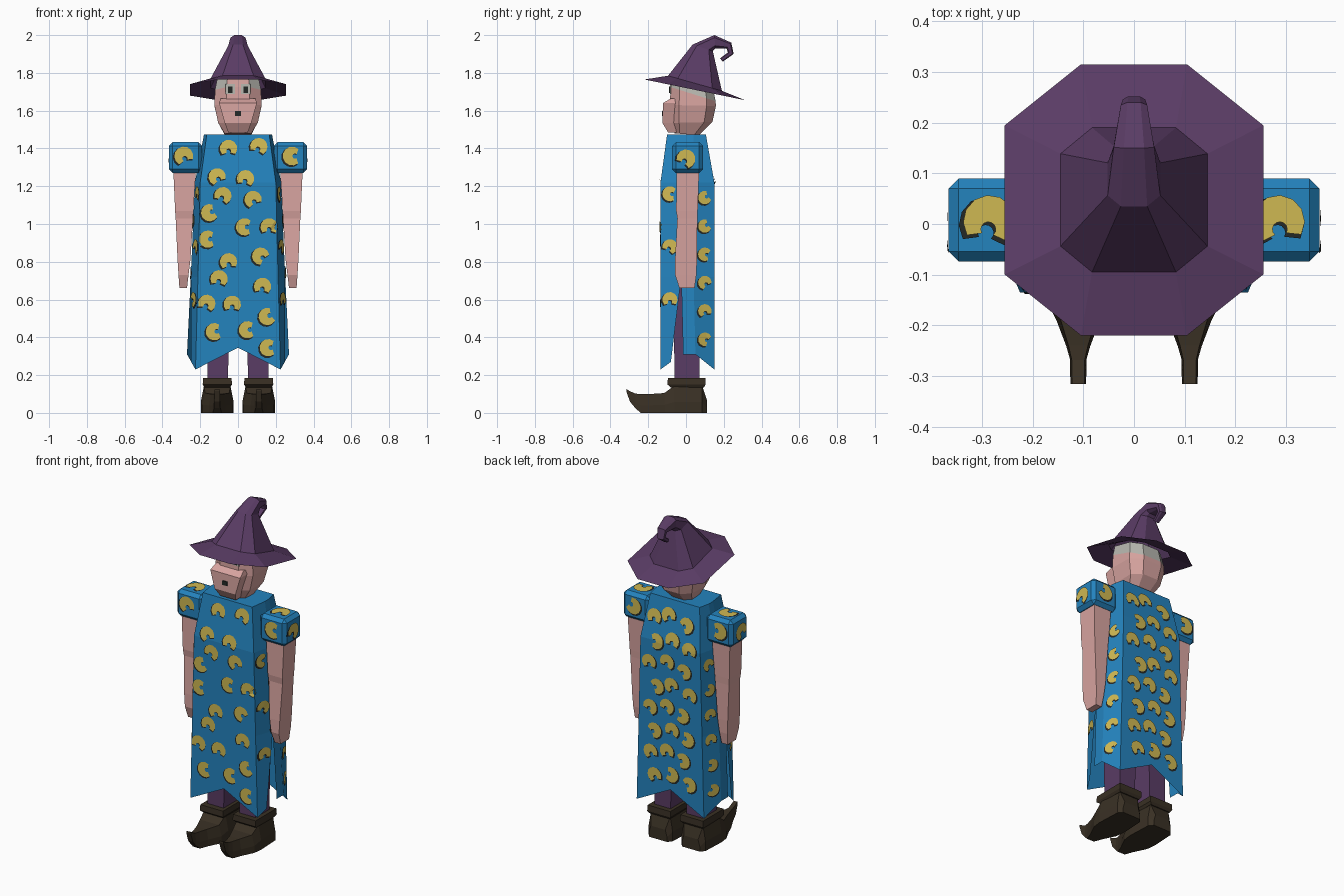
import bpy, bmesh, math, random
from mathutils import Vector
from mathutils.bvhtree import BVHTree

cube = bpy.data.objects.get("Cube")
if cube:
    bpy.data.objects.remove(cube, do_unlink=True)
random.seed(4)


def material(name, rgb):
    col = [((c / 255 + 0.055) / 1.055) ** 2.4 for c in rgb] + [1.0]
    m = bpy.data.materials.new(name)
    m.use_nodes = True
    m.diffuse_color = col
    bsdf = next(n for n in m.node_tree.nodes if n.type == 'BSDF_PRINCIPLED')
    bsdf.inputs["Base Color"].default_value = col
    bsdf.inputs["Roughness"].default_value = 0.9
    return m


PURPLE = material("purple cloth", (90, 60, 101))
BLUE = material("blue robe", (36, 131, 190))
YELLOW = material("yellow crescent", (207, 184, 82))
DARK = material("dark outline", (36, 40, 38))
SKIN = material("pink skin", (216, 164, 160))
HAIR = material("pale grey", (184, 184, 176))
LEATHER = material("brown leather", (57, 48, 36))


def make_object(name, bm, mats):
    me = bpy.data.meshes.new(name)
    bm.to_mesh(me)
    bm.free()
    for m in mats:
        me.materials.append(m)
    ob = bpy.data.objects.new(name, me)
    bpy.context.collection.objects.link(ob)
    return ob


def loft(rings, cap_start=True, cap_end=True, skip=()):
    """Join rings of points into a skin; skip leaves out whole columns."""
    bm = bmesh.new()
    rows = [[bm.verts.new(p) for p in r] for r in rings]
    n = len(rows[0])
    for a, b in zip(rows, rows[1:]):
        for j in range(n):
            if j not in skip:
                k = (j + 1) % n
                bm.faces.new((a[j], a[k], b[k], b[j]))
    if cap_start:
        bm.faces.new(rows[0])
    if cap_end:
        bm.faces.new(rows[-1])
    bmesh.ops.remove_doubles(bm, verts=bm.verts[:], dist=1e-5)
    bmesh.ops.recalc_face_normals(bm, faces=bm.faces[:])
    return bm


def octagon(front, back, w, fx=0.5, fy=0.6):
    """Eight-sided ring from its front and back (y, z) points and half width."""
    c = [(a + b) / 2 for a, b in zip(front, back)]
    h = [(b - a) / 2 for a, b in zip(front, back)]
    shape = [(-fx, -1), (fx, -1), (1, -fy), (1, fy), (fx, 1), (-fx, 1), (-1, fy), (-1, -fy)]
    return [(w * x, c[0] + h[0] * t, c[1] + h[1] * t) for x, t in shape]


def rect(x0, x1, y0, y1, z):
    return [(x0, y0, z), (x1, y0, z), (x1, y1, z), (x0, y1, z)]


def mirrored(rings, s):
    return [[(s * x, y, z) for x, y, z in r] for r in rings]


def plate(name, x, y, z, sx, sz, mat):
    make_object(name, loft([rect(x - sx, x + sx, y - 0.004, y + 0.004, z + d) for d in (-sz, sz)]), [mat])


# Hat: brim, crown and curled tip
hat = [octagon((-0.22, 1.765), (0.315, 1.655), 0.255, 0.41, 0.55),
       octagon((-0.095, 1.785), (0.19, 1.705), 0.145, 0.57, 0.64),
       octagon((0.035, 1.95), (0.142, 1.915), 0.052),
       octagon((0.15, 2.0), (0.155, 1.93), 0.04),
       octagon((0.24, 1.96), (0.215, 1.93), 0.026),
       octagon((0.252, 1.9), (0.222, 1.908), 0.022),
       octagon((0.195, 1.86), (0.18, 1.877), 0.015)]
make_object("hat", loft(hat, cap_start=False), [PURPLE])

# Head, with grey hair around the sides and back above the hairline
head = [octagon((-0.06, 1.48), (0.07, 1.47), 0.07),
        octagon((-0.08, 1.535), (0.14, 1.54), 0.105),
        octagon((-0.085, 1.63), (0.158, 1.625), 0.125),
        octagon((-0.082, 1.725), (0.157, 1.65), 0.122),
        octagon((-0.076, 1.78), (0.14, 1.73), 0.11)]
bm = loft(head)
for f in bm.faces:
    rows = f.calc_center_median()
    if rows.z > 1.68 + 0.0 * rows.y and f.normal.y > -0.9 or (rows.y > 0.1 and rows.z > 1.66):
        f.material_index = 1
make_object("head", bm, [SKIN, HAIR])

# Broad muzzle and chin
muzzle = [rect(-w, w, y, 0.0, z) for w, y, z in
          ((0.052, -0.095, 1.485), (0.07, -0.125, 1.535), (0.1, -0.122, 1.64), (0.092, -0.08, 1.665))]
make_object("muzzle", loft(muzzle), [SKIN])
plate("mouth", 0, -0.124, 1.585, 0.016, 0.013, DARK)
for s, side in ((1, "left"), (-1, "right")):
    plate(side + "_eye", s * 0.041, -0.082, 1.715, 0.024, 0.027, HAIR)
    plate(side + "_pupil", s * 0.041, -0.085, 1.71, 0.013, 0.017, DARK)


# Robe: hexagonal tunic with pointed hem corners and a slit on each side
def robe_ring(half):
    return half + [(-x, y, z) for x, y, z in reversed(half[1:-1])]


def robe_level(z, xf, xs, yf, yb, ys):
    return robe_ring([(0, yf, z), (xf, yf, z), (xs, ys, z), (xs, ys, z), (xs, 0.04, z), (xf, yb, z), (0, yb, z)])


robe = [robe_level(1.475, 0.165, 0.18, -0.1, 0.105, 0.0),
        robe_level(1.22, 0.2, 0.228, -0.135, 0.15, -0.01),
        robe_level(0.72, 0.212, 0.25, -0.135, 0.15, -0.025),
        robe_ring([(0, -0.135, 0.345), (0.225, -0.135, 0.23), (0.248, -0.08, 0.27), (0.27, -0.015, 0.31),
                   (0.27, 0.05, 0.31), (0.225, 0.15, 0.23), (0, 0.15, 0.345)])]
cloth = loft(robe, cap_end=False, skip=(2, 9))
surface = cloth.copy()
make_object("robe", cloth, [BLUE])

# Arms, sleeves, legs and boots on both sides
arm = [rect(*r) for r in ((0.222, 0.343, -0.05, 0.07, 1.3), (0.236, 0.333, -0.052, 0.062, 1.07),
                          (0.238, 0.33, -0.046, 0.06, 1.03), (0.252, 0.32, -0.058, 0.058, 0.81),
                          (0.262, 0.315, -0.058, 0.055, 0.73), (0.27, 0.31, -0.035, 0.045, 0.66))]
leg = [rect(0.055, 0.16, -0.06, 0.07, 0.15), rect(0.03, 0.17, -0.07, 0.08, 0.9)]
cuff = [rect(*r) for r in ((0.042, 0.178, -0.08, 0.095, 0.135), (0.032, 0.187, -0.098, 0.104, 0.15),
                           (0.034, 0.185, -0.096, 0.102, 0.185))]
boot = []
for y, zb, zt, w in ((0.11, 0, 0.07, 0.06), (0.085, 0, 0.145, 0.08), (-0.06, 0, 0.145, 0.087),
                     (-0.115, 0, 0.105, 0.08), (-0.19, 0, 0.1, 0.043), (-0.24, 0, 0.1, 0.024),
                     (-0.268, 0.025, 0.102, 0.016), (-0.297, 0.06, 0.115, 0.016), (-0.316, 0.115, 0.127, 0.015)):
    m = 0.6 * zb + 0.4 * zt
    boot.append([(0.11 + a * w, y, z) for a, z in
                 ((-1, zb), (1, zb), (1, m), (0.8, zt), (-0.8, zt), (-1, m))])

for s, side in ((1, "left"), (-1, "right")):
    make_object(side + "_arm", loft(mirrored(arm, s)), [SKIN])
    make_object(side + "_leg", loft(mirrored(leg, s)), [PURPLE])
    make_object(side + "_boot_cuff", loft(mirrored(cuff, s)), [LEATHER])
    make_object(side + "_boot", loft(mirrored(boot, s)), [LEATHER])
    bm = loft(mirrored([rect(0.19, 0.366, -0.074, 0.09, z) for z in (1.27, 1.433)], s))
    bmesh.ops.bevel(bm, geom=bm.edges[:], offset=0.02, segments=1, affect='EDGES')
    sleeve = make_object(side + "_sleeve", bm, [BLUE])
    surface.from_mesh(sleeve.data)

# Crescent patches laid on the cloth by casting each point onto it
tree = BVHTree.FromBMesh(surface)
patches = bmesh.new()


def crescent(u, v, axis, sign, r, turn, lift, index):
    def cast(a, b):
        p = {'x': (sign * 2, a, b), 'y': (a, sign * 2, b), 'z': (a, b, 3)}[axis]
        d = {'x': (-sign, 0, 0), 'y': (0, -sign, 0), 'z': (0, 0, -1)}[axis]
        hit, normal = tree.ray_cast(Vector(p), Vector(d))[:2]
        return None if hit is None else (hit - Vector(d) * lift)
    rows, n = [], 9
    for i in range(n + 1):
        t = turn + math.radians(50 + 260 * i / n)
        c, k = math.cos(t), math.sin(t)
        mx, my = 0.3 * r * math.cos(turn), 0.3 * r * math.sin(turn)
        rows.append((cast(u + r * c, v + r * k), cast(u + mx + 0.28 * r * c, v + my + 0.28 * r * k)))
    pts = [p for row in rows for p in row]
    if None in pts:
        return
    depth = ['x', 'y', 'z'].index(axis)
    if max(p[depth] for p in pts) - min(p[depth] for p in pts) > 0.05:
        return
    vs = [[patches.verts.new(p) for p in row] for row in rows]
    out = Vector([sign if i == depth else 0 for i in range(3)])
    for a, b in zip(vs, vs[1:]):
        f = patches.faces.new((a[0], b[0], b[1], a[1]))
        f.normal_update()
        if f.normal.dot(out) < 0:
            f.normal_flip()
        f.material_index = index


def patch(u, v, axis, sign, r=0.046):
    turn = random.uniform(-2.2, 0.6)
    crescent(u - 0.005, v - 0.006, axis, sign, r * 1.07, turn, 0.003, 1)
    crescent(u, v, axis, sign, r, turn, 0.006, 0)


front_spots = ((-.05, 1.4), (.11, 1.41), (-.11, 1.25), (.04, 1.24), (-.08, 1.15), (.08, 1.13), (-.15, 1.06),
               (-.16, .92), (.035, .985), (.165, .985), (.12, .83), (-.05, .8), (-.1, .71), (-.165, .58),
               (-.03, .575), (.155, .51), (-.125, .43), (.05, .44), (.16, .345), (.13, .67))
for x, z in front_spots:
    patch(x, z, 'y', -1)
for row in range(8):
    for col in range(3):
        x = -0.125 + col * 0.11 + 0.035 * (row % 2)
        patch(x + random.uniform(-0.01, 0.01), 0.41 + row * 0.135 + 0.03 * (col % 2), 'y', 1)
for s in (1, -1):
    for row in range(6):
        patch(-0.085 if row % 2 else 0.0, 0.46 + row * 0.14, 'x', s, 0.04)
        patch(0.1, 0.39 + row * 0.15, 'x', s, 0.036)
    patch(0.0, 1.345, 'x', s, 0.05)
    patch(s * 0.285, 0.005, 'z', 1, 0.052)
    for f in (1, -1):
        patch(s * 0.287, 1.36, 'y', f, 0.05)
make_object("robe_crescents", patches, [YELLOW, DARK])
surface.free()
